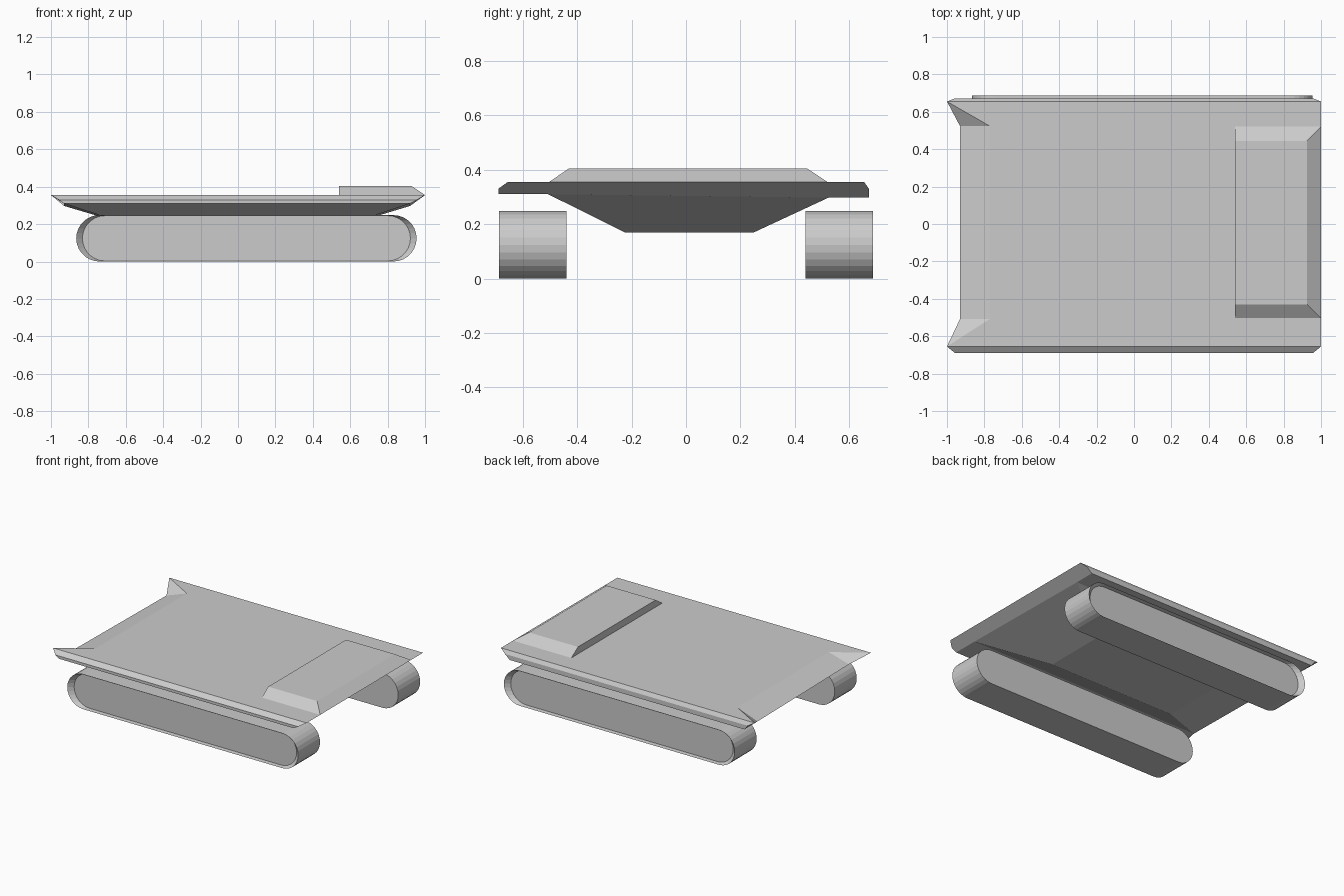
import bpy, bmesh
from math import sin, cos, pi

cube = bpy.data.objects.get("Cube")
if cube:
    bpy.data.objects.remove(cube, do_unlink=True)

grey = bpy.data.materials.new("plain_grey")
grey.use_nodes = True
grey.diffuse_color = (0.6, 0.6, 0.6, 1)
grey.node_tree.nodes["Principled BSDF"].inputs["Base Color"].default_value = (0.6, 0.6, 0.6, 1)


def make_object(name, points, faces):
    """Build a closed, flat shaded mesh from named points and faces."""
    bm = bmesh.new()
    verts = {key: bm.verts.new(co) for key, co in points.items()}
    for face in faces:
        bm.faces.new([verts[key] for key in face])
    bmesh.ops.recalc_face_normals(bm, faces=bm.faces)
    mesh = bpy.data.meshes.new(name)
    bm.to_mesh(mesh)
    bm.free()
    mesh.materials.append(grey)
    obj = bpy.data.objects.new(name, mesh)
    bpy.context.collection.objects.link(obj)
    return obj


# Hull: flat deck with a ramp at the tail and a boat-shaped belly
DECK, BELLY = 0.355, 0.17
points, faces = {}, []
# side: deck edge, flank, inner line, belly edge, rim height
sides = {"r": (-0.655, -0.69, -0.507, -0.225, 0.31),
         "l": (0.655, 0.672, 0.523, 0.25, 0.297)}
for s, (edge, flank, inner, keel, rim) in sides.items():
    for end, tip, mid, low, belly in (("nose", 1, 0.957, 0.92, 0.5),
                                      ("tail", -1, -0.957, -0.93, -0.5)):
        points[s, end, "deck"] = (tip, edge, DECK)
        points[s, end, "flank"] = (mid, flank, 0.33)
        points[s, end, "rim"] = (low, flank, rim)
        points[s, end, "inner"] = (low, inner, rim)
        points[s, end, "keel"] = (belly, keel, BELLY)
    points[s, "ramp"] = (-0.77, inner, DECK)
    # Strips along each side
    levels = ("deck", "flank", "rim", "inner", "keel")
    for a, b in zip(levels, levels[1:]):
        faces.append([(s, "nose", a), (s, "tail", a), (s, "tail", b), (s, "nose", b)])
    # Corner horns beside the ramp
    faces.append([(s, "tail", "deck"), (s, "ramp"), (s, "tail", "inner")])
    faces.append([(s, "tail", k) for k in levels[:4]])

# Faces that span both sides
faces.append([("l", "nose", "deck"), ("r", "nose", "deck"), ("r", "tail", "deck"),
              ("r", "ramp"), ("l", "ramp"), ("l", "tail", "deck")])
faces.append([("l", "ramp"), ("r", "ramp"), ("r", "tail", "inner"), ("l", "tail", "inner")])
for end in ("nose", "tail"):
    faces.append([("l", end, "inner"), ("r", end, "inner"), ("r", end, "keel"), ("l", end, "keel")])
faces.append([("l", "nose", "keel"), ("r", "nose", "keel"), ("r", "tail", "keel"), ("l", "tail", "keel")])
faces.append([("l", "nose", k) for k in levels[:4]] + [("r", "nose", k) for k in reversed(levels[:4])])
make_object("hull", points, faces)

# Raised deck plate at the nose, sloped on three sides
points = {}
for i, (x, y) in enumerate(((0.54, -0.503), (1, -0.503), (1, 0.52), (0.54, 0.52))):
    points["low", i] = (x, y, DECK)
for i, (x, y) in enumerate(((0.54, -0.43), (0.925, -0.43), (0.925, 0.445), (0.54, 0.445))):
    points["high", i] = (x, y, 0.405)
faces = [[("low", i) for i in range(4)], [("high", i) for i in range(4)]]
faces += [[("low", i), ("low", (i + 1) % 4), ("high", (i + 1) % 4), ("high", i)] for i in range(4)]
make_object("deck_plate", points, faces)

# Tracks: rounded treads with a recessed outer panel
STEPS = 14
RADIUS = 0.124


def track_outline(half_length, radius):
    reach = half_length - radius
    outline = []
    for sign in (1, -1):
        for i in range(STEPS + 1):
            a = -pi / 2 + pi * i / STEPS
            outline.append((0.045 + sign * (reach + radius * cos(a)),
                            RADIUS + sign * radius * sin(a)))
    return outline


for name, side in (("right_track", -1), ("left_track", 1)):
    rings = ((0.44, 0.91, RADIUS), (0.687, 0.91, RADIUS), (0.657, 0.877, RADIUS - 0.003))
    points, faces = {}, []
    count = 2 * (STEPS + 1)
    for r, (depth, half_length, radius) in enumerate(rings):
        for i, (x, z) in enumerate(track_outline(half_length, radius)):
            points[r, i] = (x, side * depth, z)
    for r in range(2):
        for i in range(count):
            j = (i + 1) % count
            faces.append([(r, i), (r, j), (r + 1, j), (r + 1, i)])
    for r in (0, 2):
        faces.append([(r, i) for i in range(count)])
    make_object(name, points, faces)
